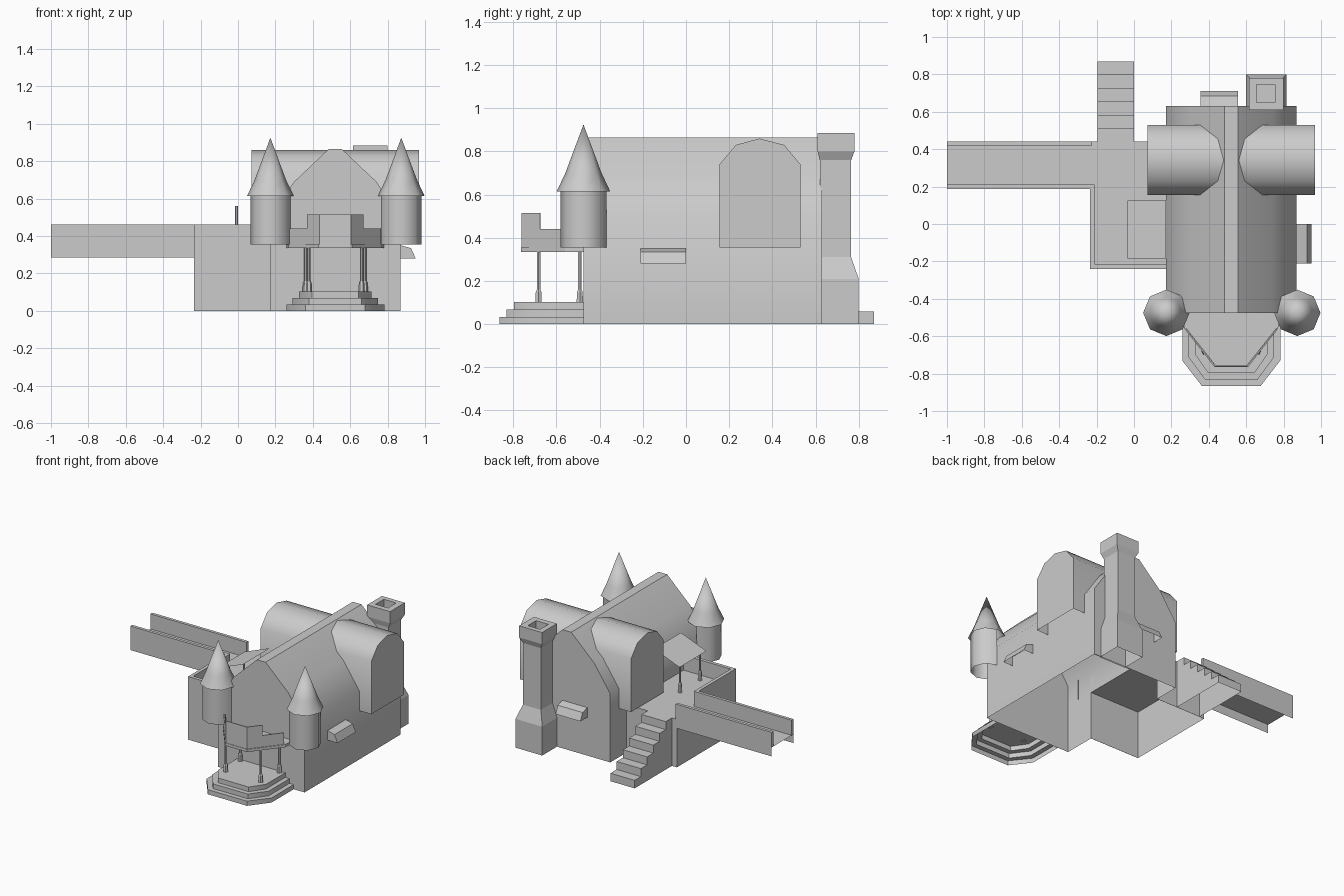
import bpy, bmesh, math
from mathutils import Vector

cube = bpy.data.objects.get("Cube")
if cube:
    bpy.data.objects.remove(cube)

stone = bpy.data.materials.new("stone_grey")
stone.use_nodes = True
GREY = (0.6, 0.6, 0.6, 1)
stone.diffuse_color = GREY
stone.node_tree.nodes["Principled BSDF"].inputs["Base Color"].default_value = GREY


def finish(name, bm, smooth=0):
    bmesh.ops.remove_doubles(bm, verts=bm.verts, dist=1e-5)
    bmesh.ops.recalc_face_normals(bm, faces=bm.faces)
    mesh = bpy.data.meshes.new(name)
    bm.to_mesh(mesh)
    bm.free()
    ob = bpy.data.objects.new(name, mesh)
    bpy.context.collection.objects.link(ob)
    mesh.materials.append(stone)
    if smooth:
        bpy.ops.object.select_all(action='DESELECT')
        ob.select_set(True)
        bpy.context.view_layer.objects.active = ob
        bpy.ops.object.shade_smooth_by_angle(angle=math.radians(smooth))
    return ob


def prism(name, pts, axis, a, b, open_end=False, caps=True, smooth=0):
    """Sweep a profile along an axis; open_end leaves out the closing side."""
    bm = bmesh.new()

    def place(p, t):
        return {'x': (t, p[0], p[1]), 'y': (p[0], t, p[1]), 'z': (p[0], p[1], t)}[axis]
    lo = [bm.verts.new(place(p, a)) for p in pts]
    hi = [bm.verts.new(place(p, b)) for p in pts]
    n = len(pts)
    for i in range(n - 1 if open_end else n):
        j = (i + 1) % n
        bm.faces.new((lo[i], lo[j], hi[j], hi[i]))
    if caps:
        bm.faces.new(lo)
        bm.faces.new(hi)
    return finish(name, bm, smooth)


def box(name, x0, x1, y0, y1, z0, z1):
    return prism(name, [(x0, y0), (x1, y0), (x1, y1), (x0, y1)], 'z', z0, z1)


def loft(name, rings, smooth=0, closed=True, top=False, skip=None):
    """Skin a stack of equal-sized rings; skip(centre) leaves out hidden faces."""
    bm = bmesh.new()
    rows = [[bm.verts.new(p) for p in r] for r in rings]
    n = len(rows[0])
    for r, s in zip(rows, rows[1:]):
        for i in range(n if closed else n - 1):
            j = (i + 1) % n
            quad = (r[i], r[j], s[j], s[i])
            if not (skip and skip(sum((v.co for v in quad), Vector()) / 4)):
                bm.faces.new(quad)
    if top:
        bm.faces.new(rows[-1])
    return finish(name, bm, smooth)


def ring(cx, cy, r, z, n=8):
    return [(cx + r * math.cos(math.tau * i / n), cy + r * math.sin(math.tau * i / n), z)
            for i in range(n)]


def rect(x0, x1, y0, y1, z):
    return [(x0, y0, z), (x1, y0, z), (x1, y1, z), (x0, y1, z)]


MID = 0.52          # centre line of the hall
DECK = 0.35         # terrace floor height
RAIL = 0.46         # top of terrace and bridge parapets
BALC = 0.355        # balcony floor height
FRONT = -0.475      # front wall of the hall

# Hall with curved gable roof, open underneath
half = [(0.35, 0), (0.35, 0.5), (0.22, 0.69), (0.035, 0.865)]
profile = [(MID - x, z) for x, z in half] + [(MID + x, z) for x, z in reversed(half)]
hall = prism("hall", profile, 'y', FRONT, 0.63, open_end=True, smooth=40)

# Opening from the hall into the space under the terrace
bm = bmesh.new()
bm.from_mesh(hall.data)
for co, no in (((0, -0.24, 0), (0, 1, 0)), ((0, 0.44, 0), (0, 1, 0)), ((0, 0, DECK), (0, 0, 1))):
    side = [f for f in bm.faces if f.normal.x < -0.99]
    geom = side + list({e for f in side for e in f.edges}) + list({v for f in side for v in f.verts})
    bmesh.ops.bisect_plane(bm, geom=geom, plane_co=co, plane_no=no)
gap = [f for f in bm.faces if f.normal.x < -0.99
       and -0.24 < f.calc_center_median().y < 0.44 and f.calc_center_median().z < DECK]
bmesh.ops.delete(bm, geom=gap, context='FACES')
bm.to_mesh(hall.data)
bm.free()

# Rounded dormers on both sides
dormer = [(0.155, BALC), (0.155, 0.74), (0.23, 0.83), (0.34, 0.86),
          (0.455, 0.83), (0.53, 0.74), (0.53, BALC)]
for side, s in (("right", -1), ("left", 1)):
    prism(side + "_dormer", dormer, 'x', MID + s * 0.447, MID + s * 0.03,
          open_end=True, smooth=45)


# Corner turrets with pointed roofs, cut away inside the hall
def inside_hall(c):
    return abs(c.x - MID) < 0.35 and c.y > FRONT


for side, s in (("right", -1), ("left", 1)):
    cx = MID + 0.003 + s * 0.35
    loft(side + "_turret", [ring(cx, FRONT, 0.107, z) for z in (BALC, 0.63)],
         smooth=50, skip=inside_hall)
    loft(side + "_turret_roof", [ring(cx, FRONT, r, z) for r, z in
         ((0.124, 0.615), (0.084, 0.70), (0, 0.925))], smooth=50)

# Chimney with hollow cap
loft("chimney", [rect(*r) for r in (
    (0.6, 0.815, 0.62, 0.8, 0), (0.6, 0.815, 0.62, 0.8, 0.21),
    (0.635, 0.78, 0.62, 0.765, 0.31), (0.635, 0.78, 0.62, 0.765, 0.76),
    (0.615, 0.8, 0.61, 0.78, 0.8), (0.615, 0.8, 0.61, 0.78, 0.885),
    (0.655, 0.755, 0.65, 0.745, 0.885), (0.655, 0.755, 0.65, 0.745, 0.8))], top=True)

# Small sloped hatches on the side and back walls, open underneath
hatch = [(0.08, 0.28), (0.055, 0.335), (0, 0.35), (0, 0.28)]
prism("side_hatch", [(0.87 + d, z) for d, z in hatch], 'y', -0.21, 0, open_end=True)
prism("back_hatch", [(0.63 + d, z) for d, z in hatch], 'x', 0.355, 0.555, open_end=True)


# Porch steps as one hollow shell
def half_octagon(inset, z):
    pts = [(0.262 - inset, FRONT), (0.262 - inset, -0.73 + inset * 0.5),
           (0.158 - inset * 0.5, -0.865 + inset)]
    return [(MID - x, y, z) for x, y in pts] + [(MID + x, y, z) for x, y in reversed(pts)]


RISE = 0.034
loft("porch_steps", [half_octagon(i * RISE, (i + k) * RISE) for i in range(3) for k in (0, 1)],
     smooth=50, closed=False, top=True)

# Balcony floor
edge = [(0.26, FRONT), (0.25, -0.56), (0.09, -0.765)]
plan = [(MID - x, y) for x, y in edge] + [(MID + x, y) for x, y in reversed(edge)]
prism("balcony_floor", plan, 'z', 0.335, BALC)


# Balcony parapet: low at the sides, high in front
def wall(name, a, b, z0, z1, thick=0.006):
    a, b = Vector(a), Vector(b)
    d = (b - a).normalized()
    n = Vector((-d.y, d.x)) * thick
    prism(name, [a, b, b + n, a + n], 'z', z0, z1)


corner, front = Vector((0.245, -0.56)), Vector((0.085, -0.762))
bend = front.lerp(corner, 0.42)
for side, s in (("right", -1), ("left", 1)):
    def at(p):
        return (MID + s * p[0], p[1])
    for part, p, q, top in (("low", corner, bend, 0.44), ("high", bend, front, 0.515)):
        ends = (at(p), at(q)) if s < 0 else (at(q), at(p))
        wall(f"{side}_{part}_parapet", *ends, BALC, top)
wall("front_parapet", (MID - 0.085, -0.762), (MID + 0.085, -0.762), BALC, 0.515)

# Porch columns with wider feet
for s in (-1, 1):
    for x, y in ((0.141, -0.683), (0.158, -0.492)):
        loft("porch_column", [ring(MID + s * x, y, r, z, 6) for r, z in
             ((0.017, 0.1), (0.015, 0.15), (0.009, 0.16), (0.009, 0.335))])

# Terrace block: walls and deck, open underneath and towards the hall
terrace = [(-0.235, 0), (-0.235, DECK), (0.17, DECK), (0.17, 0)]
prism("terrace", terrace[:3], 'y', -0.24, 0.44, open_end=True, caps=False)
for side, y in (("front", -0.24), ("back", 0.44)):
    prism(f"terrace_{side}_wall", terrace, 'y', y, y + 0.001)
box("terrace_front_parapet", -0.235, 0.17, -0.24, -0.215, DECK, RAIL)
box("terrace_side_parapet", -0.235, -0.21, -0.215, 0.21, DECK, RAIL)

# Bridge: hollow deck with hanging sides and two parapets
deck = [(0.188, 0.285), (0.188, DECK), (0.442, DECK), (0.442, 0.285)]
prism("bridge_deck", deck, 'x', -1, -0.235, open_end=True, caps=False)
for side, y0, y1 in (("front", 0.188, 0.21), ("back", 0.42, 0.442)):
    box(f"bridge_{side}_parapet", -1, -0.225, y0, y1, DECK, RAIL)

# Outside stairs
steps, run = 6, 0.43 / 6
stairs = [(0.44, 0)]
for i in range(steps):
    z = DECK * (steps - i) / steps
    stairs += [(0.44 + run * i, z), (0.44 + run * (i + 1), z)]
stairs.append((0.87, 0))
prism("stairs", stairs, 'x', -0.195, 0, open_end=True)

# Sloped sheet canopy on two posts
prism("canopy", [(-0.035, 0.555), (0.17, 0.635)], 'y', -0.185, 0.125,
      open_end=True, caps=False)
for y in (-0.15, 0.08):
    loft("canopy_post", [ring(-0.008, y, r, z, 6) for r, z in
         ((0.015, DECK), (0.013, DECK + 0.06), (0.008, DECK + 0.07), (0.008, 0.56))])
